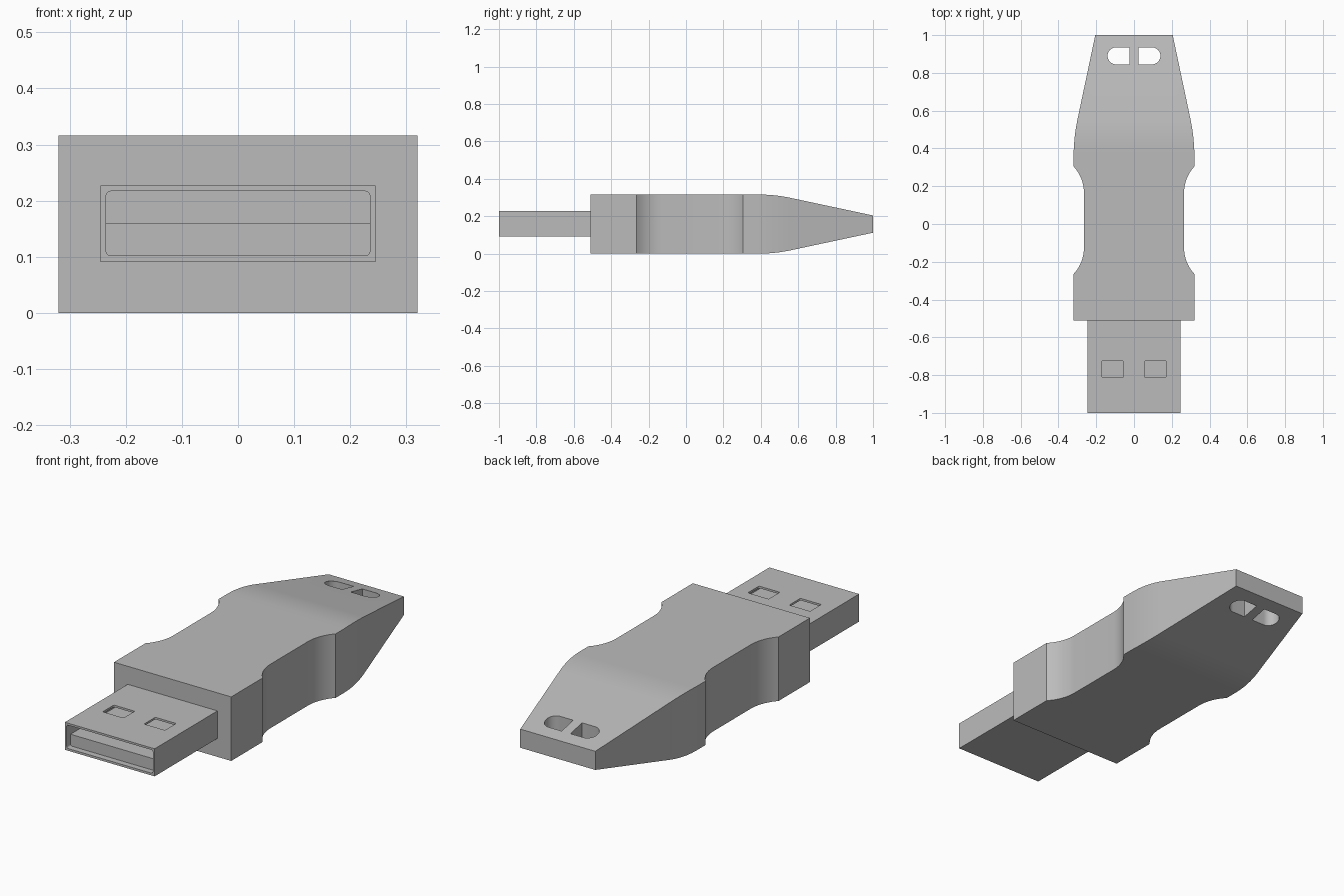
import bpy, bmesh, math

if "Cube" in bpy.data.objects:
    bpy.data.objects.remove(bpy.data.objects["Cube"])

grey = bpy.data.materials.new("light grey")
grey.diffuse_color = (0.5, 0.5, 0.5, 1)
grey.use_nodes = True
grey.node_tree.nodes["Principled BSDF"].inputs["Base Color"].default_value = grey.diffuse_color
MID = 0.158  # height of the centre line


def make(name, bm):
    bmesh.ops.recalc_face_normals(bm, faces=bm.faces)
    me = bpy.data.meshes.new(name)
    bm.to_mesh(me)
    bm.free()
    me.materials.append(grey)
    ob = bpy.data.objects.new(name, me)
    bpy.context.collection.objects.link(ob)
    return ob


def loft(name, rings):
    bm = bmesh.new()
    loops = [[bm.verts.new(p) for p in r] for r in rings]
    n = len(rings[0])
    for a, b in zip(loops, loops[1:]):
        for i in range(n):
            j = (i + 1) % n
            bm.faces.new((a[i], a[j], b[j], b[i]))
    bm.faces.new(loops[0])
    bm.faces.new(loops[-1])
    return make(name, bm)


def box(name, x0, x1, y0, y1, z0, z1):
    return loft(name, [[(x0, y, z0), (x1, y, z0), (x1, y, z1), (x0, y, z1)] for y in (y0, y1)])


def prism(name, outline, z0, z1):
    return loft(name, [[(x, y, z) for x, y in outline] for z in (z0, z1)])


def cut(ob, cutter):
    m = ob.modifiers.new("cut", 'BOOLEAN')
    m.operation, m.solver, m.object = 'DIFFERENCE', 'EXACT', cutter
    bpy.context.view_layer.objects.active = ob
    bpy.ops.object.modifier_apply(modifier=m.name)
    bpy.data.objects.remove(cutter)


def smooth(ob):
    bpy.ops.object.select_all(action='DESELECT')
    ob.select_set(True)
    bpy.context.view_layer.objects.active = ob
    bpy.ops.object.shade_smooth_by_angle(angle=math.radians(25))


def rounded_rect(x0, x1, y0, y1, r, steps=4):
    pts = []
    for k, (cx, cy) in enumerate([(x1 - r, y1 - r), (x0 + r, y1 - r), (x0 + r, y0 + r), (x1 - r, y0 + r)]):
        for i in range(steps + 1):
            a = math.pi / 2 * (k + i / steps)
            pts.append((cx + r * math.cos(a), cy + r * math.sin(a)))
    return pts


def taper(y, a, b, end):
    """Drop that blends softly from a to b, then runs straight to y = 1."""
    s = end / (1 - (a + b) / 2)
    if y <= a:
        return 0
    return s * (y - a) ** 2 / (2 * (b - a)) if y < b else s * (y - (a + b) / 2)


def half_width(y):
    w, neck, length, d = 0.32, 0.265, 0.14, 0.055
    r = (length ** 2 + d ** 2) / (2 * d)  # concave shoulder radius
    if -0.265 < y < 0.305:
        t = max(-0.125 - y, y - 0.165, 0)
        return neck + r - math.sqrt(r * r - t * t)
    return w - taper(y, 0.35, 0.56, 0.115)


# Body: rectangular sections with a grip waist and a tapered tail
n = 10
ys = [-0.51] + [-0.265 + 0.14 * i / n for i in range(n + 1)]
ys += [0.165 + 0.14 * i / n for i in range(n + 1)]
ys += [0.35 + 0.21 * i / 14 for i in range(15)] + [1.0]
rings = []
for y in ys:
    w, h = half_width(y), MID - taper(y, 0.39, 0.56, 0.112)
    rings.append([(-w, y, MID - h), (w, y, MID - h), (w, y, MID + h), (-w, y, MID + h)])
body = loft("body", rings)

# Pair of lanyard holes, flat inside and round outside
for s in (-1, 1):
    r = 0.045
    outline = [(s * 0.024, 0.89 - r), (s * 0.024, 0.89 + r)]
    for i in range(17):
        a = math.pi / 2 - math.pi * i / 16
        outline.append((s * (0.095 + r * math.cos(a)), 0.89 + r * math.sin(a)))
    cut(body, prism("hole_cutter", outline, -0.1, 0.5))
smooth(body)

# Plug: hollow metal shell with two windows in its top
shell = box("plug_shell", -0.245, 0.245, -1.0, -0.505, 0.091, 0.227)
bore = [[(x, y, z) for x, z in rounded_rect(-0.235, 0.235, 0.102, 0.217, 0.008)] for y in (-1.1, -0.515)]
cut(shell, loft("bore_cutter", bore))
for s in (-1, 1):
    c = s * 0.113
    cut(shell, prism("window_cutter", rounded_rect(c - 0.057, c + 0.057, -0.812, -0.725, 0.005), 0.19, 0.3))
smooth(shell)

# Contact tongue filling the lower half of the plug
box("contact_tongue", -0.236, 0.236, -0.97, -0.51, 0.1, 0.159)
